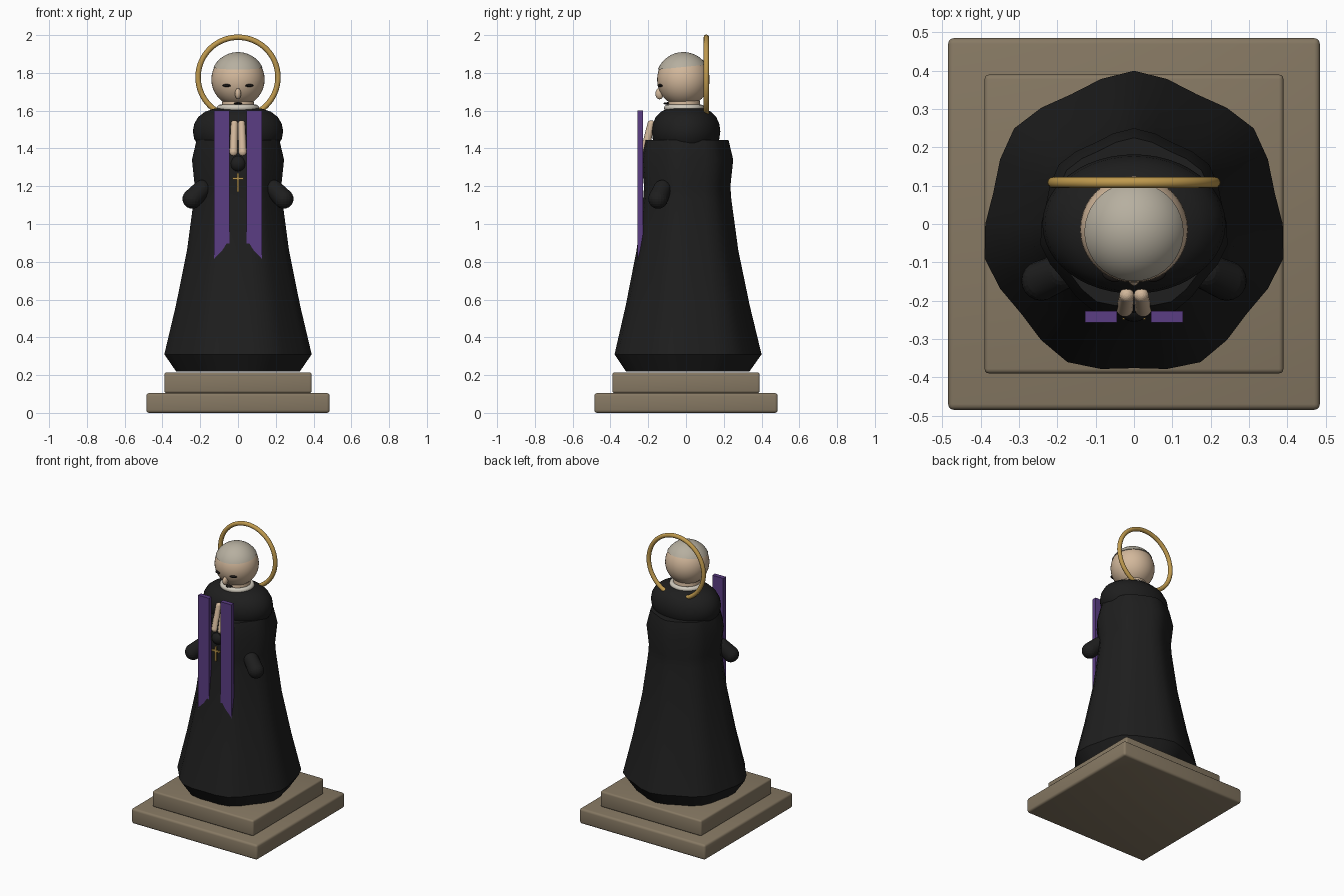
import bpy, bmesh, math
from mathutils import Vector, Matrix

cube = bpy.data.objects.get("Cube")
if cube:
    bpy.data.objects.remove(cube, do_unlink=True)


def material(name, rgb):
    m = bpy.data.materials.new(name)
    m.use_nodes = True
    m.diffuse_color = (*rgb, 1)
    m.node_tree.nodes["Principled BSDF"].inputs["Base Color"].default_value = (*rgb, 1)
    return m


STONE = material("brown stone", (0.24, 0.19, 0.125))
BLACK = material("black cloth", (0.013, 0.013, 0.013))
PURPLE = material("purple cloth", (0.105, 0.047, 0.23))
GOLD = material("gold", (0.52, 0.32, 0.075))
SKIN = material("skin", (0.65, 0.48, 0.33))
HAIR = material("grey hair", (0.47, 0.43, 0.35))
WHITE = material("collar white", (0.62, 0.58, 0.5))
INK = material("dark features", (0.01, 0.008, 0.007))


def finish(name, bm, mat, smooth=True, angle=35):
    bmesh.ops.recalc_face_normals(bm, faces=bm.faces)
    me = bpy.data.meshes.new(name)
    bm.to_mesh(me)
    bm.free()
    me.materials.append(mat)
    ob = bpy.data.objects.new(name, me)
    bpy.context.collection.objects.link(ob)
    if smooth:
        bpy.ops.object.select_all(action='DESELECT')
        ob.select_set(True)
        bpy.context.view_layer.objects.active = ob
        bpy.ops.object.shade_smooth_by_angle(angle=math.radians(angle))
    return ob


def box(name, center, size, mat, bevel=0.0):
    bm = bmesh.new()
    bmesh.ops.create_cube(bm, size=1, matrix=Matrix.Translation(center) @ Matrix.Diagonal((*size, 1)))
    if bevel:
        bmesh.ops.bevel(bm, geom=bm.edges[:], offset=bevel, segments=3, profile=0.5, affect='EDGES')
    return finish(name, bm, mat, bevel > 0)


def ball(name, center, radii, mat, rot=None, segs=32):
    bm = bmesh.new()
    m = Matrix.Translation(center) @ (rot or Matrix()) @ Matrix.Diagonal((*radii, 1))
    bmesh.ops.create_uvsphere(bm, u_segments=segs, v_segments=segs // 2, radius=1, matrix=m)
    return finish(name, bm, mat)


def lathe(name, profile, mat, segs=48, y_scale=1.0, y_off=0.0, fold=0.0):
    """Stack of rings; fold adds seven soft corners around each ring."""
    bm = bmesh.new()
    rings = []
    for r, z in profile:
        ring = []
        for i in range(segs):
            a = math.tau * i / segs + math.pi / 2
            k = r * (1 + fold * (math.cos(7 * (a - math.pi / 2)) - 1))
            ring.append(bm.verts.new((k * math.cos(a), y_off + y_scale * k * math.sin(a), z)))
        rings.append(ring)
    for lo, hi in zip(rings, rings[1:]):
        for i in range(segs):
            j = (i + 1) % segs
            bm.faces.new((lo[i], lo[j], hi[j], hi[i]))
    bm.faces.new(rings[0])
    bm.faces.new(rings[-1])
    return finish(name, bm, mat)


def torus(name, center, major, minor, mat, upright=False, y_scale=1.0):
    bpy.ops.mesh.primitive_torus_add(location=center, major_radius=major, minor_radius=minor,
                                     major_segments=64, minor_segments=12)
    ob = bpy.context.object
    ob.name = name
    if upright:
        ob.rotation_euler.x = math.pi / 2
    ob.scale.y = y_scale
    ob.data.materials.append(mat)
    bpy.ops.object.shade_smooth()


def capsule(name, a, b, r_a, r_b, mat):
    """Two round ends joined by a tapering hull."""
    bm = bmesh.new()
    for p, r in ((a, r_a), (b, r_b)):
        bmesh.ops.create_uvsphere(bm, u_segments=20, v_segments=12, radius=r,
                                  matrix=Matrix.Translation(p))
    hull = bmesh.ops.convex_hull(bm, input=bm.verts[:])
    junk = set(hull["geom_interior"]) | set(hull["geom_unused"])
    bmesh.ops.delete(bm, geom=[v for v in junk if isinstance(v, bmesh.types.BMVert)], context='VERTS')
    return finish(name, bm, mat, angle=50)


# Stepped plinth
box("plinth_lower", (0, 0, 0.0525), (0.97, 0.97, 0.105), STONE, 0.015)
box("plinth_upper", (0, 0, 0.16), (0.78, 0.78, 0.11), STONE, 0.012)

# Robe and shoulder cape
lathe("robe", [(0.335, 0.218), (0.4, 0.31), (0.337, 0.57), (0.277, 0.86), (0.24, 1.13),
               (0.235, 1.2), (0.25, 1.34), (0.225, 1.445)], BLACK, segs=28, fold=0.03)
lathe("shoulder_cape", [(0.17, 1.405), (0.212, 1.42), (0.232, 1.45), (0.239, 1.49), (0.232, 1.53),
                        (0.21, 1.567), (0.175, 1.594), (0.13, 1.61), (0.08, 1.614)],
      BLACK, y_scale=0.76)

# Collar, neck and head
lathe("neck", [(0.09, 1.58), (0.08, 1.68)], SKIN, y_off=-0.01)
torus("collar", (0, -0.01, 1.615), 0.095, 0.017, WHITE, y_scale=0.95)
HEAD = Vector((0, -0.014, 1.765))
ball("head", HEAD, (0.141, 0.139, 0.143), SKIN, segs=40)

# Hair cap: the top of a slightly larger sphere, cut on a tilted plane
bm = bmesh.new()
bmesh.ops.create_uvsphere(bm, u_segments=40, v_segments=28, radius=0.145,
                          matrix=Matrix.Translation(HEAD))
cut = bmesh.ops.bisect_plane(bm, geom=bm.verts[:] + bm.edges[:] + bm.faces[:],
                             plane_co=HEAD + Vector((0, 0, 0.066)),
                             plane_no=(0, -0.1, 1), clear_inner=True)
bmesh.ops.holes_fill(bm, edges=[e for e in bm.edges if e.is_boundary])
finish("hair_cap", bm, HAIR)

# Face
for s, side in ((1, "left"), (-1, "right")):
    ball(side + "_eye", (s * 0.06, -0.137, 1.733), (0.024, 0.012, 0.008), INK,
         Matrix.Rotation(s * 0.4, 4, 'Z'), 16)
ball("nose", (0, -0.14, 1.69), (0.016, 0.022, 0.03), SKIN, segs=16)
ball("mouth", (0, -0.091, 1.638), (0.023, 0.03, 0.007), INK, segs=16)

# Halo
torus("halo", (0, 0.108, 1.777), 0.2115, 0.0145, GOLD, upright=True)

# Sleeves, praying hands and stole bands
for s, side in ((1, "left"), (-1, "right")):
    capsule(side + "_sleeve", (s * 0.19, -0.125, 1.185), (s * 0.242, -0.148, 1.133),
            0.048, 0.052, BLACK)
    capsule(side + "_hand", (s * 0.019, -0.185, 1.53), (s * 0.024, -0.22, 1.38),
            0.019, 0.022, SKIN)
    outline = [(0.044, 1.6), (0.128, 1.6), (0.128, 0.785), (0.085, 0.845), (0.044, 0.868)]
    bm = bmesh.new()
    face = bm.faces.new([bm.verts.new((s * x, -0.257, z)) for x, z in outline])
    out = bmesh.ops.extrude_face_region(bm, geom=[face])
    bmesh.ops.translate(bm, vec=(0, 0.03, 0),
                        verts=[v for v in out["geom"] if isinstance(v, bmesh.types.BMVert)])
    finish(side + "_stole_band", bm, PURPLE, smooth=False)
ball("cuff", (0, -0.212, 1.32), (0.045, 0.043, 0.045), BLACK, segs=24)

# Pendant cross
box("cross_upright", (0, -0.243, 1.22), (0.01, 0.012, 0.1), GOLD)
box("cross_bar", (0, -0.243, 1.24), (0.06, 0.012, 0.011), GOLD)
